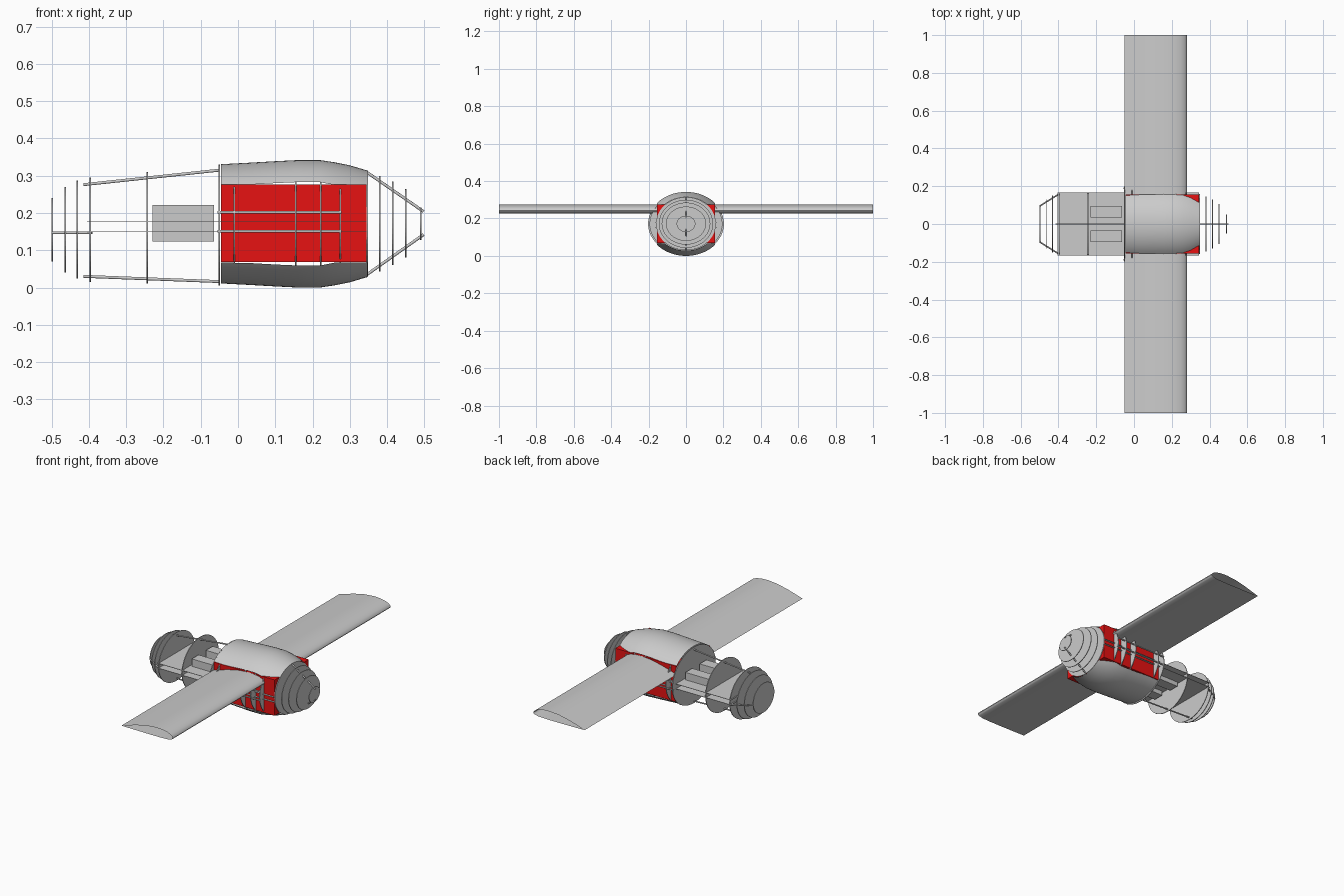
import bpy, bmesh, math
from mathutils import Vector

if "Cube" in bpy.data.objects:
    bpy.data.objects.remove(bpy.data.objects["Cube"])

CZ = 0.171  # fuselage axis height


def material(name, rgb):
    m = bpy.data.materials.new(name)
    m.diffuse_color = (*rgb, 1)
    m.use_nodes = True
    m.node_tree.nodes["Principled BSDF"].inputs["Base Color"].default_value = m.diffuse_color
    return m


GREY = material("light grey", (0.6, 0.6, 0.6))
RED = material("red", (0.8, 0.006, 0.006))


def make(name, verts, faces, mat=GREY, smooth=False):
    me = bpy.data.meshes.new(name)
    me.from_pydata(verts, [], faces)
    bm = bmesh.new()
    bm.from_mesh(me)
    bmesh.ops.recalc_face_normals(bm, faces=bm.faces)
    bm.to_mesh(me)
    bm.free()
    me.materials.append(mat)
    ob = bpy.data.objects.new(name, me)
    bpy.context.collection.objects.link(ob)
    if smooth:
        bpy.context.view_layer.objects.active = ob
        ob.select_set(True)
        bpy.ops.object.shade_smooth_by_angle(angle=math.radians(35))
        ob.select_set(False)
    return ob


def box(name, x, y, z, mat=GREY):
    v = [(a, b, c) for a in x for b in y for c in z]
    f = [(0, 1, 3, 2), (4, 6, 7, 5), (0, 4, 5, 1), (2, 3, 7, 6), (0, 2, 6, 4), (1, 5, 7, 3)]
    return make(name, v, f, mat)


def disc(name, x, a, z0, z1, t=0.004, n=48):
    c, h = (z0 + z1) / 2, (z1 - z0) / 2
    v = [(x + s * t / 2, a * math.cos(i * math.tau / n), c + h * math.sin(i * math.tau / n))
         for s in (-1, 1) for i in range(n)]
    f = [tuple(range(n)), tuple(range(n, 2 * n))]
    f += [(i, (i + 1) % n, n + (i + 1) % n, n + i) for i in range(n)]
    return make(name, v, f)


def rod(name, p, q, r=0.004, n=12):
    p, q = Vector(p), Vector(q)
    d = (q - p).normalized()
    u = d.orthogonal().normalized()
    w = d.cross(u)
    v = [e + r * (math.cos(i * math.tau / n) * u + math.sin(i * math.tau / n) * w)
         for e in (p, q) for i in range(n)]
    f = [tuple(range(n)), tuple(range(n, 2 * n))]
    f += [(i, (i + 1) % n, n + (i + 1) % n, n + i) for i in range(n)]
    return make(name, v, f, smooth=True)


# bulkheads: x, half width, bottom, top
for group, rows in {
    "tail_bulkhead": [(-0.498, 0.097, 0.07, 0.24), (-0.464, 0.13, 0.04, 0.27),
                      (-0.431, 0.15, 0.024, 0.287), (-0.396, 0.165, 0.015, 0.295),
                      (-0.243, 0.168, 0.011, 0.31)],
    "body_bulkhead": [(-0.05, 0.198, 0.005, 0.33), (-0.01, 0.2, 0.01, 0.33),
                      (0.155, 0.203, 0.006, 0.336), (0.222, 0.203, 0.006, 0.336),
                      (0.274, 0.195, 0.013, 0.328)],
    "nose_bulkhead": [(0.347, 0.16, 0.03, 0.314), (0.381, 0.145, 0.043, 0.3),
                      (0.415, 0.13, 0.06, 0.285), (0.45, 0.107, 0.08, 0.264),
                      (0.49, 0.05, 0.128, 0.215)],
}.items():
    for i, (x, a, z0, z1) in enumerate(rows):
        disc(f"{group}_{i + 1}", x, a, z0, z1)

# red central body block
box("centre_block", (-0.046, 0.345), (-0.156, 0.156), (0.068, 0.276), RED)

# curved top and bottom skins: x, half width, half height of the body ellipse
SECT = [(-0.046, 0.2, 0.16), (0.03, 0.202, 0.164), (0.1, 0.204, 0.168), (0.16, 0.205, 0.171),
        (0.22, 0.205, 0.171), (0.26, 0.198, 0.165), (0.3, 0.186, 0.157), (0.347, 0.165, 0.143)]
N = 20
for side, name in ((1, "top_skin"), (-1, "bottom_skin")):
    verts = []
    for x, a, b in SECT:
        lim = min(0.155, a * math.sqrt(1 - (0.104 / b) ** 2))
        ang = math.asin(lim / a)
        for k in range(N + 1):
            t = ang * (2 * k / N - 1)
            verts.append((x, a * math.sin(t), CZ + side * b * math.cos(t)))
    M = N + 1
    faces = [(r * M + k, r * M + k + 1, (r + 1) * M + k + 1, (r + 1) * M + k)
             for r in range(len(SECT) - 1) for k in range(N)]
    ob = make(name, verts, faces, smooth=True)
    if (ob.data.polygons[N // 2].normal.z * side) < 0:
        ob.data.flip_normals()

# wing: open-ended airfoil tube, blunt leading edge at +x
LE, CHORD = 0.281, 0.33
upper = [(0, 0.242), (0.01, 0.25), (0.04, 0.259), (0.1, 0.268), (0.2, 0.274), (0.32, 0.276),
         (0.5, 0.271), (0.7, 0.257), (0.87, 0.241), (1, 0.228)]
lower = [(0.85, 0.227), (0.5, 0.226), (0.25, 0.226), (0.1, 0.228), (0.03, 0.233), (0.008, 0.237)]
prof = upper + lower
n = len(prof)
verts = [(LE - c * CHORD, y, z) for y in (-1, 1) for c, z in prof]
make("wing", verts, [(i, (i + 1) % n, n + (i + 1) % n, n + i) for i in range(n)], smooth=True)

# equipment decks and the two boxes
for name, z in (("upper_deck", 0.178), ("lower_deck", 0.15)):
    box(name, (-0.405, 0.345), (-0.167, 0.167), (z - 0.001, z + 0.001))
for s, name in ((1, "back_box"), (-1, "front_box")):
    box(name, (-0.23, -0.064), sorted((s * 0.034, s * 0.096)), (0.123, 0.222))

# rods along the centre line
rod("tail_top_rod", (-0.415, 0, 0.276), (-0.05, 0, 0.315))
rod("tail_bottom_rod", (-0.415, 0, 0.03), (-0.05, 0, 0.016))
rod("nose_top_rod", (0.345, 0, 0.31), (0.498, 0, 0.204))
rod("nose_bottom_rod", (0.345, 0, 0.034), (0.498, 0, 0.142))

# side rods, mirrored left and right
for s, tag in ((1, "back"), (-1, "front")):
    rod(f"{tag}_tail_side_rod", (-0.499, s * 0.095, 0.147), (-0.392, s * 0.162, 0.147))
    for z, lv in ((0.202, "upper"), (0.151, "lower")):
        rod(f"{tag}_{lv}_side_rod", (-0.055, s * 0.19, z), (0.278, s * 0.19, z))
